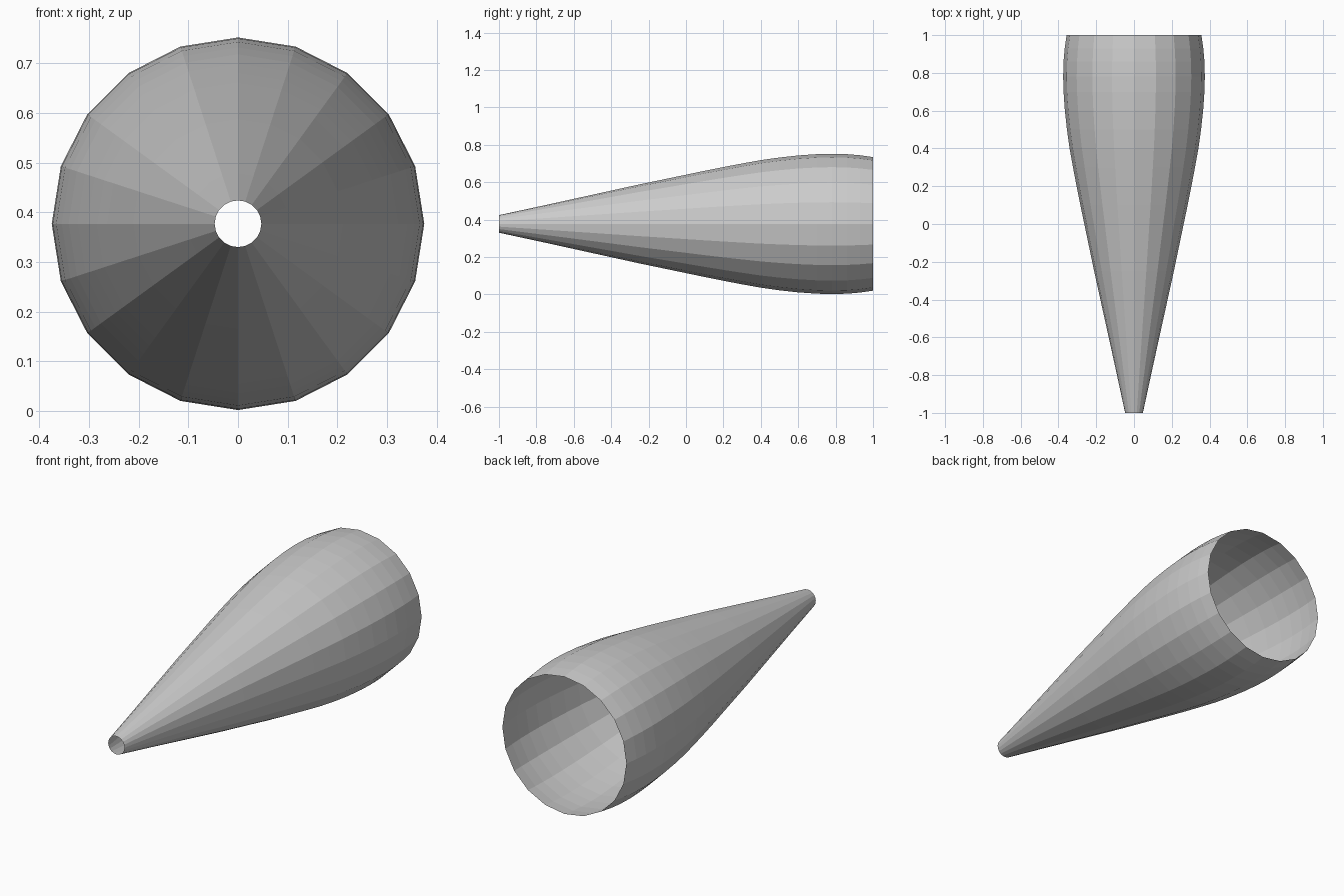
import bpy, bmesh, math

if "Cube" in bpy.data.objects:
    bpy.data.objects.remove(bpy.data.objects["Cube"])

SIDES = 20
CENTRE_Z = 0.377

# Profile of the open tapered shell: (y, radius)
profile = [(-1, 0.047), (-0.75, 0.101), (-0.5, 0.156), (-0.25, 0.211),
           (0, 0.263), (0.1, 0.284), (0.2, 0.304), (0.3, 0.323),
           (0.4, 0.341), (0.5, 0.355), (0.6, 0.366), (0.7, 0.373),
           (0.78, 0.375), (0.86, 0.373), (0.93, 0.367), (1, 0.357)]

# Rings of vertices around the y axis, bridged with flat quads
bm = bmesh.new()
rings = []
for y, r in profile:
    angles = [2 * math.pi * i / SIDES for i in range(SIDES)]
    rings.append([bm.verts.new((r * math.sin(a), y, CENTRE_Z + r * math.cos(a)))
                  for a in angles])
for a, b in zip(rings, rings[1:]):
    for i in range(SIDES):
        j = (i + 1) % SIDES
        bm.faces.new((a[i], a[j], b[j], b[i]))
bmesh.ops.recalc_face_normals(bm, faces=bm.faces)

mesh = bpy.data.meshes.new("tapered_shell")
bm.to_mesh(mesh)
bm.free()
shell = bpy.data.objects.new("tapered_shell", mesh)
bpy.context.collection.objects.link(shell)
